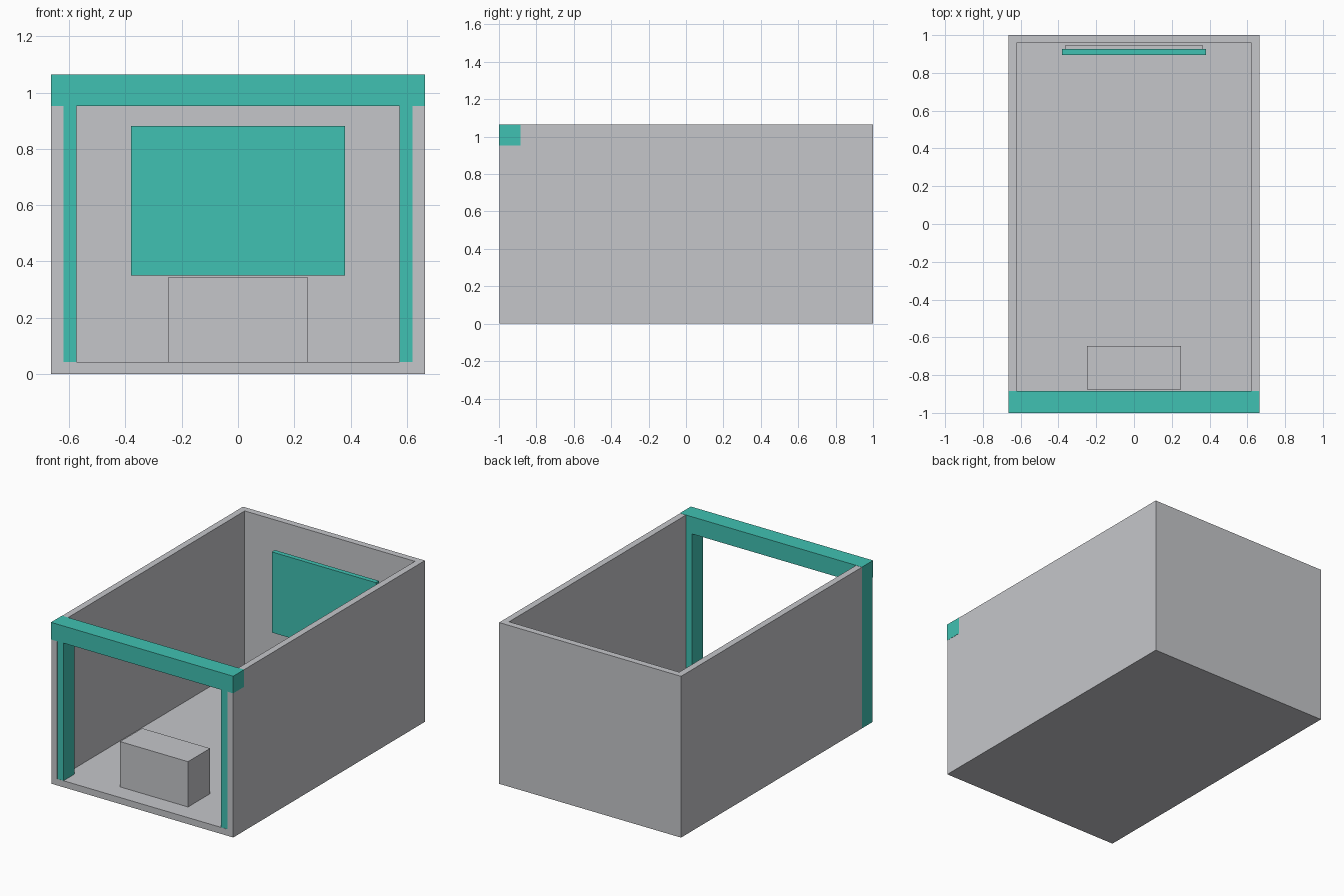
import bpy
import bmesh

if "Cube" in bpy.data.objects:
    bpy.data.objects.remove(bpy.data.objects["Cube"])


def material(name, rgb):
    m = bpy.data.materials.new(name)
    m.diffuse_color = (*rgb, 1.0)
    m.use_nodes = True
    m.node_tree.nodes["Principled BSDF"].inputs["Base Color"].default_value = m.diffuse_color
    return m


GREY = material("light_grey", (0.558, 0.565, 0.591))
TEAL = material("teal", (0.051, 0.533, 0.445))


def box(name, lo, hi, mat):
    """Axis-aligned box between two corners."""
    bm = bmesh.new()
    bmesh.ops.create_cube(bm, size=1.0)
    for v in bm.verts:
        v.co = [(a + b) / 2 + c * (b - a) for a, b, c in zip(lo, hi, v.co)]
    mesh = bpy.data.meshes.new(name)
    bm.to_mesh(mesh)
    bm.free()
    mesh.materials.append(mat)
    obj = bpy.data.objects.new(name, mesh)
    bpy.context.collection.objects.link(obj)
    return obj


W, H, T = 0.664, 1.064, 0.043   # half width, height, wall thickness
FRONT, BEAM_BACK, BEAM_Z = -1.0, -0.885, 0.952

# Booth shell: floor, two sides and back, open at the front and top
shell = box("booth_shell", (-W, FRONT + 0.002, 0), (W, 1, H), GREY)
cutter = box("room_cutter", (-W + T, -1.5, T), (W - T, 1 - T, 1.5), GREY)
cutter.hide_render = True
mod = shell.modifiers.new("hollow", "BOOLEAN")
mod.operation = "DIFFERENCE"
mod.solver = "EXACT"
mod.object = cutter
bpy.context.view_layer.objects.active = shell
bpy.ops.object.modifier_apply(modifier=mod.name)
bpy.data.objects.remove(cutter, do_unlink=True)

# Front frame: header beam and posts, the left post showing through the outer wall
box("header_beam", (-W - 0.001, FRONT, BEAM_Z), (W + 0.001, BEAM_BACK, H + 0.001), TEAL)
box("left_post", (-W - 0.001, FRONT + 0.003, 0.001), (-0.575, BEAM_BACK, BEAM_Z), TEAL)
box("right_post", (0.575, FRONT + 0.003, 0.001), (W - 0.001, BEAM_BACK, BEAM_Z), TEAL)

# Display panel and its backing on the rear wall
box("display_panel", (-0.38, 0.895, 0.35), (0.38, 0.927, 0.882), TEAL)
box("panel_backing", (-0.365, 0.927, 0.365), (0.365, 0.945, 0.867), GREY)

# Reception counter
box("counter", (-0.248, -0.875, T), (0.248, -0.645, 0.342), GREY)
